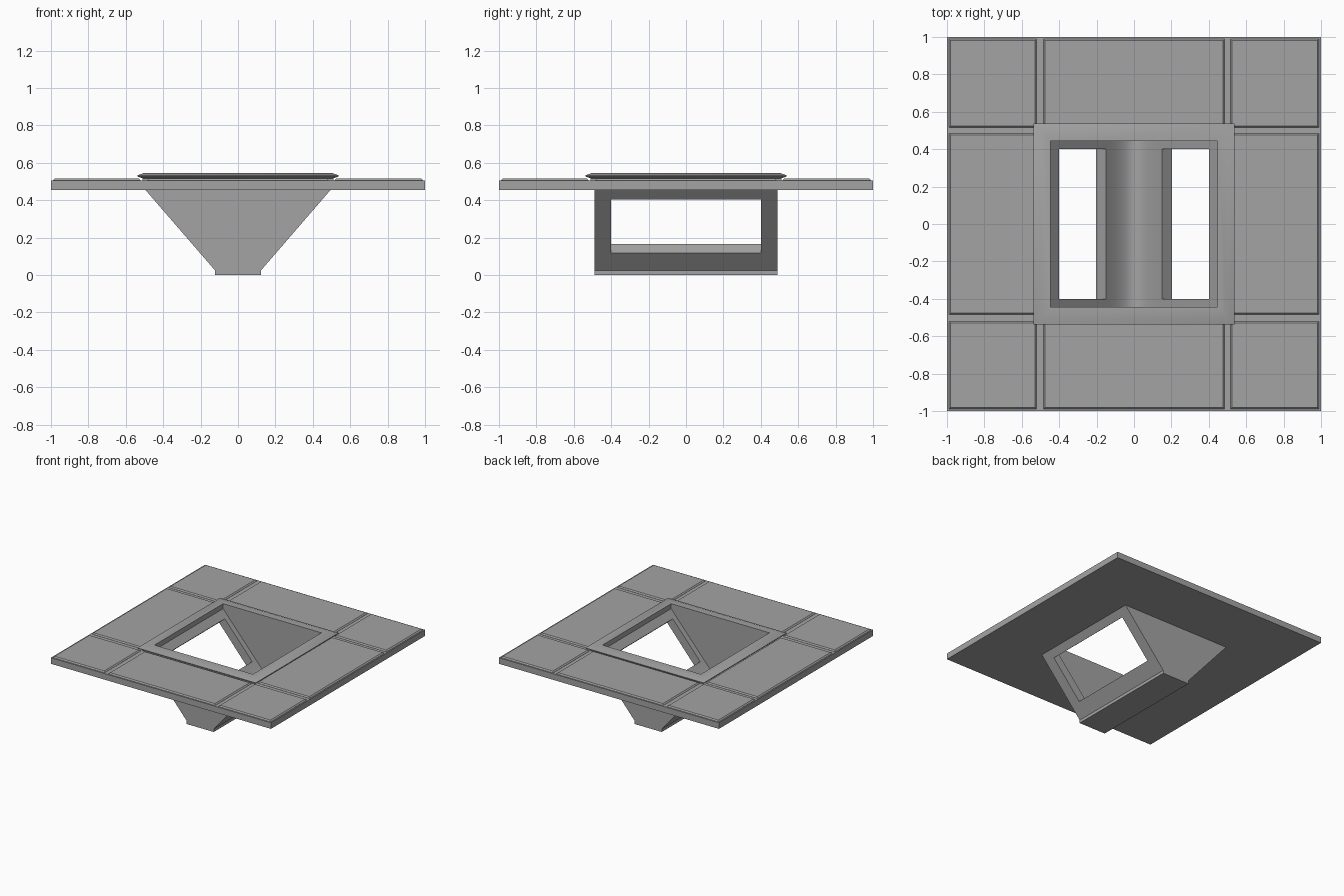
import bpy
import bmesh
from mathutils import Vector

cube = bpy.data.objects.get("Cube")
if cube:
    bpy.data.objects.remove(cube)

grey = bpy.data.materials.new("mid grey")
grey.use_nodes = True
grey.diffuse_color = (0.37, 0.37, 0.37, 1)
grey.node_tree.nodes["Principled BSDF"].inputs["Base Color"].default_value = (0.37, 0.37, 0.37, 1)


def loft(name, rings):
    """Solid through rings of points, capped at both ends."""
    bm = bmesh.new()
    loops = [[bm.verts.new(p) for p in ring] for ring in rings]
    for a, b in zip(loops, loops[1:]):
        for i in range(len(a)):
            j = (i + 1) % len(a)
            bm.faces.new((a[i], a[j], b[j], b[i]))
    bm.faces.new(loops[0])
    bm.faces.new(loops[-1])
    bmesh.ops.recalc_face_normals(bm, faces=bm.faces)
    mesh = bpy.data.meshes.new(name)
    bm.to_mesh(mesh)
    bm.free()
    mesh.materials.append(grey)
    obj = bpy.data.objects.new(name, mesh)
    bpy.context.collection.objects.link(obj)
    return obj


def prism(name, profile, half_depth):
    """Extrude an x-z profile along y."""
    return loft(name, [[(x, y, z) for x, z in profile] for y in (-half_depth, half_depth)])


def rect(x0, x1, y0, y1, z, inset=0):
    x0, x1, y0, y1 = x0 + inset, x1 - inset, y0 + inset, y1 - inset
    return [(x0, y0, z), (x1, y0, z), (x1, y1, z), (x0, y1, z)]


def square(r, z):
    return rect(-r, r, -r, r, z)


def mirrored(half):
    return half + [(-x, z) for x, z in reversed(half) if x > 0]


def cut(obj, cutters):
    for c in cutters:
        mod = obj.modifiers.new("cut", "BOOLEAN")
        mod.operation = "DIFFERENCE"
        mod.solver = "EXACT"
        mod.object = c
    graph = bpy.context.evaluated_depsgraph_get()
    mesh = bpy.data.meshes.new_from_object(obj.evaluated_get(graph))
    obj.modifiers.clear()
    obj.data = mesh


# Hollow shape: rounded floor, sloping sides, straight opening
p0, p1, p2 = Vector((0.13, 0.142)), Vector((0.05, 0.051)), Vector((0, 0.051))
steps = 7
floor = []
for i in range(steps + 1):
    t = 1 - i / steps
    p = p0 * (1 - t) ** 2 + p1 * 2 * t * (1 - t) + p2 * t * t
    floor.append((max(p.x, 0), p.y))
hollow = prism("hollow_cutter", mirrored(floor + [(0.447, 0.504), (0.447, 0.7)]), 0.445)

# Window shapes, square to the sloping sides
low, high = Vector((0.15, 0.165)), Vector((0.4, 0.45))
along = (high - low).normalized()
out = Vector((along.y, -along.x))
corners = [low - out * 0.03, low + out * 0.15, high + out * 0.15, high - out * 0.03]
windows = [prism("window_cutter", [(s * p.x, p.y) for p in corners], 0.4) for s in (1, -1)]

# Trough below the slab
trough = prism("trough", mirrored([(0.123, 0), (0.123, 0.025), (0.495, 0.455)]), 0.49)
cut(trough, [hollow] + windows)

# Floor slab
slab = loft("slab", [square(1, 0.455), square(1, 0.505)])
cut(slab, [hollow])

# Raised rim around the opening
rim = loft("rim", [square(0.51, 0.505), square(0.51, 0.517), square(0.538, 0.527),
                   square(0.538, 0.533), square(0.505, 0.545)])
cut(rim, [hollow])

for obj in [hollow] + windows:
    bpy.data.objects.remove(obj)

# Bevelled panels around the rim
spans = [(-0.99, -0.52), (-0.485, 0.485), (0.515, 0.99)]
for i, (x0, x1) in enumerate(spans):
    for j, (y0, y1) in enumerate(spans):
        if i == 1 and j == 1:
            continue
        loft(f"panel_{i}_{j}", [rect(x0, x1, y0, y1, 0.503), rect(x0, x1, y0, y1, 0.506),
                                rect(x0, x1, y0, y1, 0.515, 0.009)])

# Smooth only the rounded floor and the rim edge
for obj in (trough, rim):
    bpy.ops.object.select_all(action="DESELECT")
    obj.select_set(True)
    bpy.context.view_layer.objects.active = obj
    bpy.ops.object.shade_smooth_by_angle(angle=0.52)
